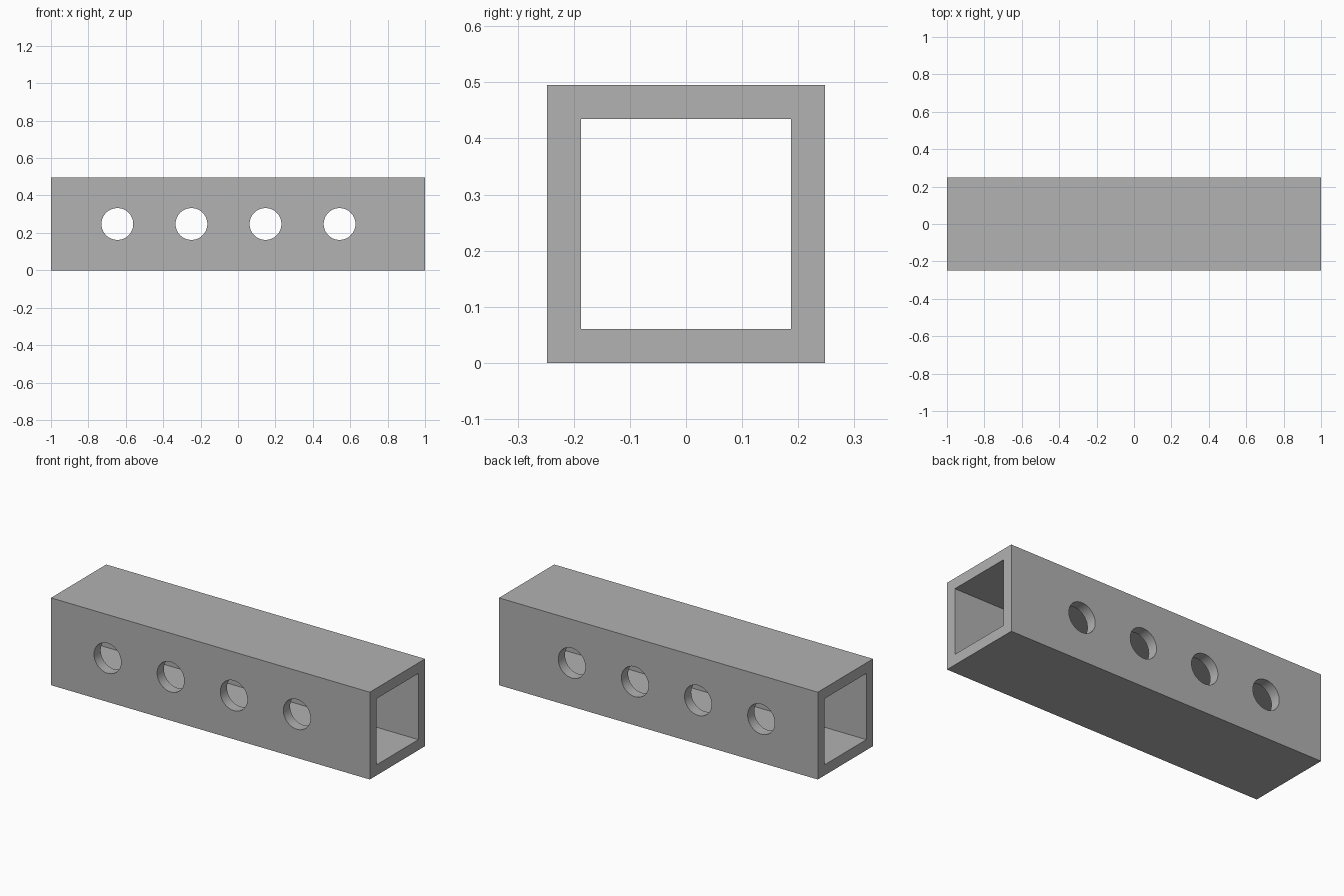
import bpy
import bmesh
import math

cube = bpy.data.objects.get("Cube")
if cube:
    bpy.data.objects.remove(cube, do_unlink=True)

LENGTH, SIDE, WALL = 2.0, 0.495, 0.06
HOLE_RADIUS, HOLE_START, HOLE_STEP, HOLE_COUNT = 0.085, -0.645, 0.396, 4

grey = bpy.data.materials.new("plain grey")
grey.use_nodes = True
colour = (0.445, 0.445, 0.445, 1)
grey.diffuse_color = colour
grey.node_tree.nodes["Principled BSDF"].inputs["Base Color"].default_value = colour


def square_ring(bm, x, half):
    """Four corners of a square section at x, centred on the tube axis."""
    corners = [(-1, -1), (1, -1), (1, 1), (-1, 1)]
    return [bm.verts.new((x, y * half, z * half + SIDE / 2)) for y, z in corners]


# Square tube, open at both ends
bm = bmesh.new()
outer = [square_ring(bm, x, SIDE / 2) for x in (-LENGTH / 2, LENGTH / 2)]
inner = [square_ring(bm, x, SIDE / 2 - WALL) for x in (-LENGTH / 2, LENGTH / 2)]
for a, b in ((outer[0], outer[1]), (inner[0], inner[1]),
             (outer[0], inner[0]), (outer[1], inner[1])):
    for i in range(4):
        j = (i + 1) % 4
        bm.faces.new((a[i], a[j], b[j], b[i]))
bmesh.ops.recalc_face_normals(bm, faces=bm.faces)
mesh = bpy.data.meshes.new("square_tube")
bm.to_mesh(mesh)
bm.free()
mesh.materials.append(grey)
tube = bpy.data.objects.new("square_tube", mesh)
bpy.context.collection.objects.link(tube)

# Row of round holes through the front and back walls
for n in range(HOLE_COUNT):
    bpy.ops.mesh.primitive_cylinder_add(
        vertices=64, radius=HOLE_RADIUS, depth=1,
        location=(HOLE_START + n * HOLE_STEP, 0, SIDE / 2),
        rotation=(math.pi / 2, 0, 0))
    cutter = bpy.context.object
    cutter.name = "hole_cutter"
    cutter.hide_render = True
    cutter.data.materials.append(grey)
    cut = tube.modifiers.new("hole", 'BOOLEAN')
    cut.operation = 'DIFFERENCE'
    cut.solver = 'EXACT'
    cut.object = cutter
    bpy.context.view_layer.objects.active = tube
    bpy.ops.object.modifier_apply(modifier=cut.name)
    bpy.data.objects.remove(cutter, do_unlink=True)

# Smooth hole walls, crisp tube edges
bpy.ops.object.select_all(action='DESELECT')
tube.select_set(True)
bpy.context.view_layer.objects.active = tube
bpy.ops.object.shade_smooth_by_angle(angle=math.radians(30))
